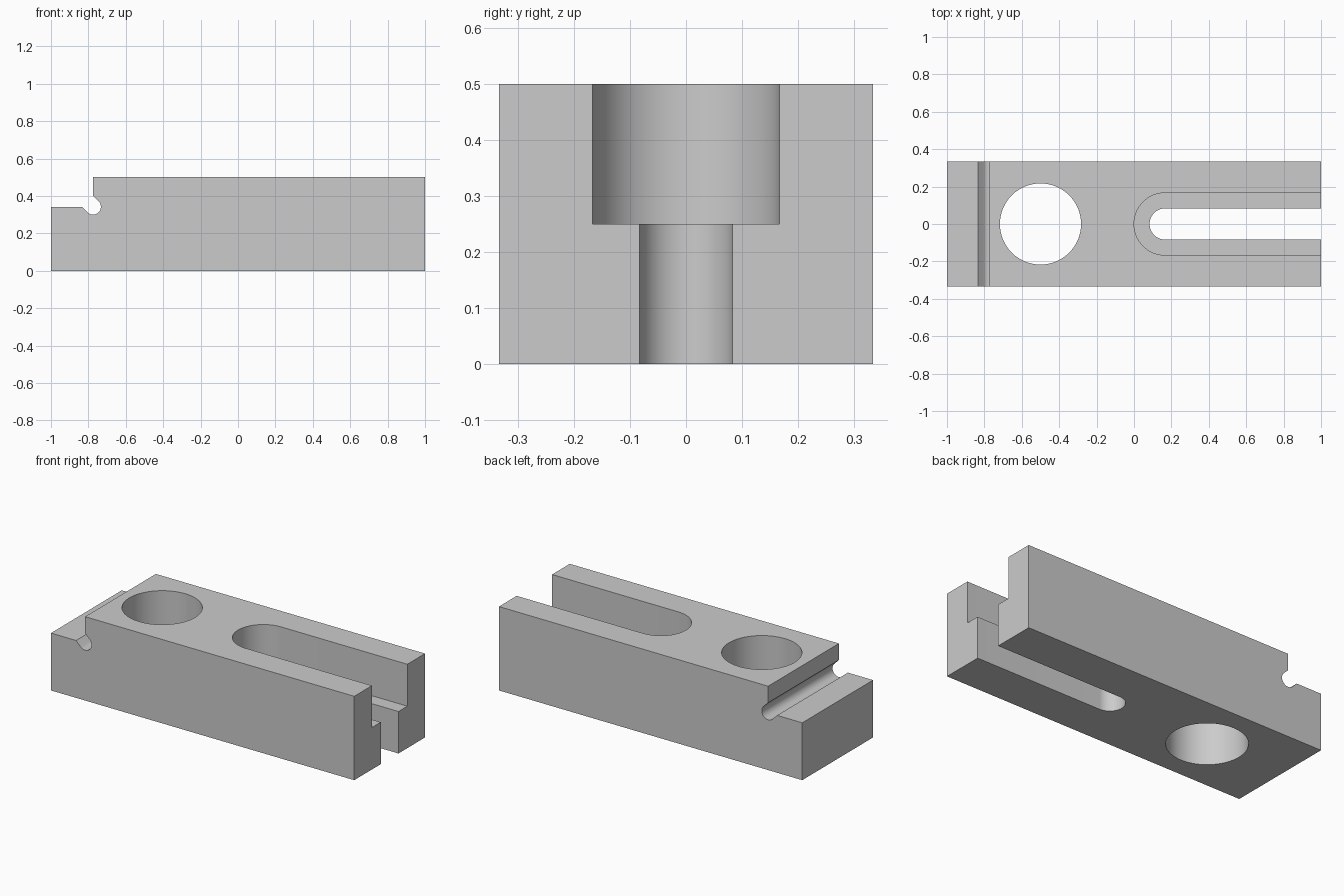
import bpy, bmesh, math

cube = bpy.data.objects.get("Cube")
if cube:
    bpy.data.objects.remove(cube, do_unlink=True)

LENGTH, WIDTH, HEIGHT = 2.0, 2 / 3, 0.5


def arc(cx, cy, r, start, end, steps):
    """Points on a circular arc, angles in degrees."""
    angles = [math.radians(start + (end - start) * i / steps) for i in range(steps + 1)]
    return [(cx + r * math.cos(a), cy + r * math.sin(a)) for a in angles]


def prism(name, points, offset):
    """Extrude a closed polygon of 3D points by an offset."""
    bm = bmesh.new()
    face = bm.faces.new([bm.verts.new(p) for p in points])
    result = bmesh.ops.extrude_face_region(bm, geom=[face])
    moved = [v for v in result["geom"] if isinstance(v, bmesh.types.BMVert)]
    bmesh.ops.translate(bm, verts=moved, vec=offset)
    bmesh.ops.recalc_face_normals(bm, faces=bm.faces)
    mesh = bpy.data.meshes.new(name)
    bm.to_mesh(mesh)
    bm.free()
    obj = bpy.data.objects.new(name, mesh)
    bpy.context.collection.objects.link(obj)
    return obj


def vertical_cutter(name, outline, z0, z1):
    obj = prism(name, [(x, y, z0) for x, y in outline], (0, 0, z1 - z0))
    obj.hide_render = True
    return obj


def slot_outline(radius):
    """Round-ended slot, open past the +x end."""
    return arc(1 / 6, 0, radius, 90, 270, 32) + [(1.1, -radius), (1.1, radius)]


# Clamp body: side profile with a stepped nose and diagonal relief groove
step_x, step_z, r = -0.775, 0.342, 0.042
reach = r * math.sqrt(2)
groove = arc(step_x, step_z, r, 225, 405, 24)
profile = [(-LENGTH / 2, 0), (LENGTH / 2, 0), (LENGTH / 2, HEIGHT), (step_x, HEIGHT),
           (step_x, step_z + reach)]
profile += groove[::-1]
profile += [(step_x - reach, step_z), (-LENGTH / 2, step_z)]
body = prism("clamp_body", [(x, -WIDTH / 2, z) for x, z in profile], (0, WIDTH, 0))

# Through hole, wide upper slot and narrow lower slot
cutters = [
    vertical_cutter("hole_cutter", arc(-0.5, 0, 0.217, 0, 360, 64)[:-1], -0.1, 0.6),
    vertical_cutter("upper_slot_cutter", slot_outline(1 / 6), HEIGHT / 2, 0.6),
    vertical_cutter("lower_slot_cutter", slot_outline(1 / 12), -0.1, 0.3),
]
bpy.ops.object.select_all(action="DESELECT")
bpy.context.view_layer.objects.active = body
body.select_set(True)
for cutter in cutters:
    mod = body.modifiers.new(cutter.name, "BOOLEAN")
    mod.operation = "DIFFERENCE"
    mod.solver = "EXACT"
    mod.object = cutter
    bpy.ops.object.modifier_apply(modifier=mod.name)
    bpy.data.objects.remove(cutter, do_unlink=True)

# Plain grey metal
grey = bpy.data.materials.new("grey_metal")
grey.use_nodes = True
color = (0.6, 0.6, 0.6, 1)
grey.diffuse_color = color
grey.node_tree.nodes["Principled BSDF"].inputs["Base Color"].default_value = color
body.data.materials.clear()
body.data.materials.append(grey)
for poly in body.data.polygons:
    poly.material_index = 0
bpy.ops.object.shade_smooth_by_angle(angle=math.radians(30))
